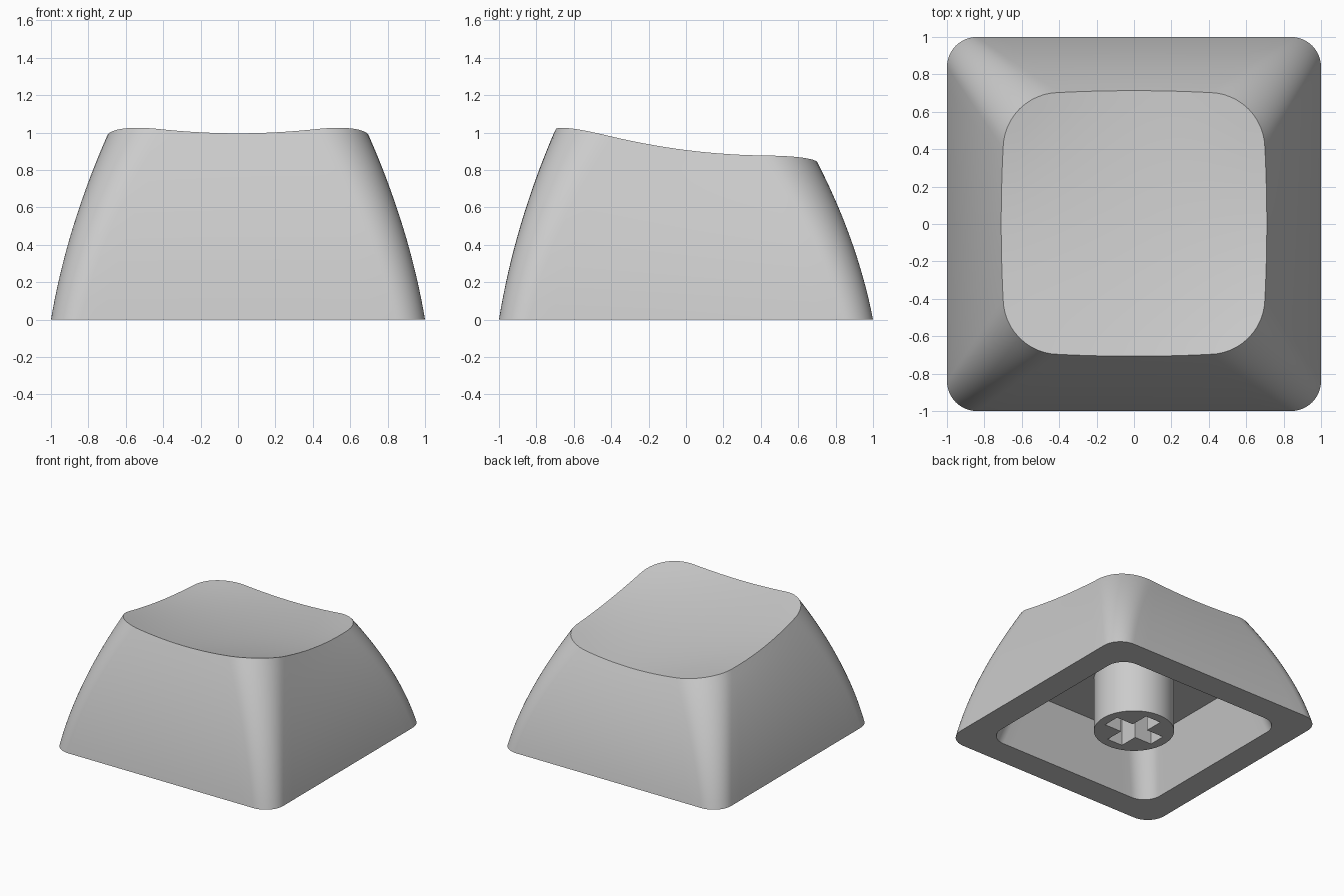
import bpy, bmesh, math

old = bpy.data.objects.get("Cube")
if old:
    bpy.data.objects.remove(old, do_unlink=True)

ARC, EDGE = 12, 14        # segments per corner and per straight side
CEILING = 0.45            # height of the cavity roof

grey = bpy.data.materials.new("grey plastic")
grey.use_nodes = True
colour = (0.6, 0.6, 0.6, 1)
grey.diffuse_color = colour
grey.node_tree.nodes["Principled BSDF"].inputs["Base Color"].default_value = colour


def dish(x, y):
    """Height of the tilted, shallow scooped top, with lifted corners."""
    return 0.869 - 0.127 * y + 0.075 * (x * x + y * y) + 0.14 * x * x * y * y


def outline(half, radius, bulge=0.0):
    """Rounded square, with sides that may bow outwards slightly."""
    pts = []
    c = half - radius
    for k in range(4):
        turn = k * math.pi / 2
        side = [(half + bulge * (1 - (2 * i / EDGE - 1) ** 2), c * (2 * i / EDGE - 1))
                for i in range(EDGE)]
        arc = [(c + radius * math.cos(a), c + radius * math.sin(a))
               for a in (math.pi / 2 * i / ARC for i in range(ARC))]
        for x, y in side + arc:
            pts.append((x * math.cos(turn) - y * math.sin(turn),
                        x * math.sin(turn) + y * math.cos(turn)))
    return pts


def ring(bm, pts):
    return [bm.verts.new(p) for p in pts]


def bridge(bm, a, b):
    n = len(a)
    for i in range(n):
        j = (i + 1) % n
        bm.faces.new((a[i], a[j], b[j], b[i]))


def finish(bm, name, angle):
    bmesh.ops.recalc_face_normals(bm, faces=bm.faces[:])
    mesh = bpy.data.meshes.new(name)
    bm.to_mesh(mesh)
    bm.free()
    obj = bpy.data.objects.new(name, mesh)
    bpy.context.collection.objects.link(obj)
    mesh.materials.append(grey)
    bpy.ops.object.select_all(action='DESELECT')
    obj.select_set(True)
    bpy.context.view_layer.objects.active = obj
    bpy.ops.object.shade_smooth_by_angle(angle=math.radians(angle))


# Cap shell: curved outer walls, scooped top, rim and hollow underside
bm = bmesh.new()
base = outline(1.0, 0.16)
top = [(x, y + 0.003) for x, y in outline(0.7, 0.3, 0.01)]
rings = []
STEPS = 16
for s in range(STEPS + 1):
    t = s / STEPS
    f = 0.55 * t + 0.45 * t * t
    rings.append(ring(bm, [(b[0] + (p[0] - b[0]) * f, b[1] + (p[1] - b[1]) * f, t * dish(*p))
                           for b, p in zip(base, top)]))
for s in range(1, 10):
    k = 1 - s / 10
    rings.append(ring(bm, [(x * k, y * k, dish(x * k, y * k)) for x, y in top]))
for a, b in zip(rings, rings[1:]):
    bridge(bm, a, b)
centre = bm.verts.new((0, 0, dish(0, 0)))
last = rings[-1]
for i, v in enumerate(last):
    bm.faces.new((v, last[(i + 1) % len(last)], centre))

mouth = ring(bm, [(x, y, 0) for x, y in outline(0.78, 0.15)])
roof = ring(bm, [(x, y, CEILING) for x, y in outline(0.665, 0.17)])
bridge(bm, rings[0], mouth)
bridge(bm, mouth, roof)
bm.faces.new(roof)
finish(bm, "cap_shell", 30)

# Stem: round post with a cross-shaped socket
bm = bmesh.new()
circle = [(0.302 * math.cos(a), 0.302 * math.sin(a))
          for a in (math.tau * i / 64 for i in range(64))]
L, W = 0.225, 0.07
arm = [(L, -W), (L, W), (W, W)]
cross = []
for k in range(4):
    for x, y in arm:
        for _ in range(k):
            x, y = -y, x
        cross.append((x, y))
post_low = ring(bm, [(x, y, 0) for x, y in circle])
post_high = ring(bm, [(x, y, CEILING + 0.02) for x, y in circle])
slot_low = ring(bm, [(x, y, 0) for x, y in cross])
slot_high = ring(bm, [(x, y, 0.42) for x, y in cross])
bridge(bm, post_low, post_high)
bridge(bm, slot_low, slot_high)
bm.faces.new(post_high)
bm.faces.new(slot_high)
rim = [e for e in bm.edges if all(v.co.z < 0.001 for v in e.verts)]
bmesh.ops.triangle_fill(bm, edges=rim, use_beauty=True, use_dissolve=False, normal=(0, 0, -1))
finish(bm, "stem", 30)
